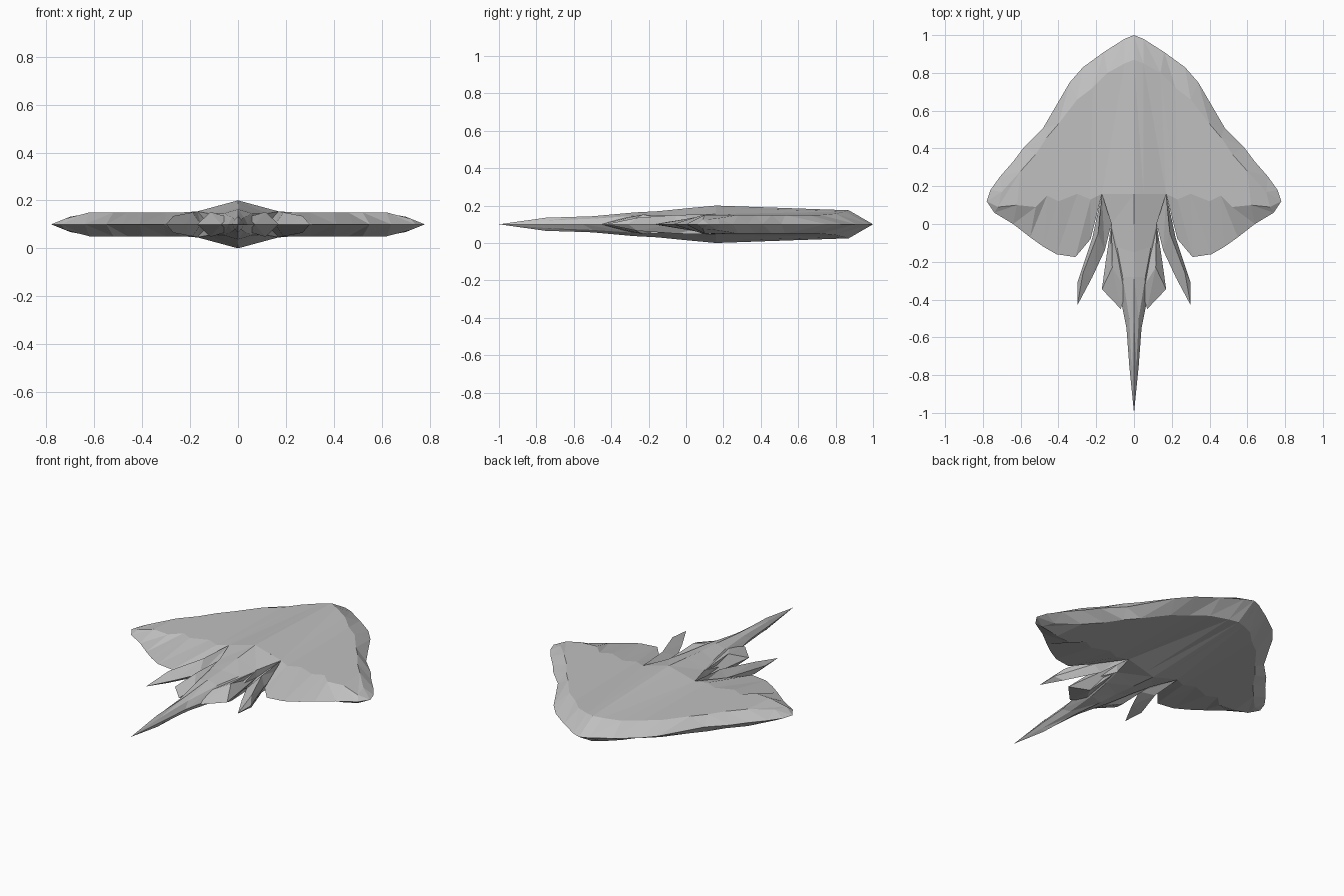
import bpy
import bmesh

default_cube = bpy.data.objects.get("Cube")
if default_cube:
    bpy.data.objects.remove(default_cube, do_unlink=True)

MID_HEIGHT = 0.1
TIP = (.78, .12)

# One plain grey for the whole hull
hull_grey = bpy.data.materials.new("hull_grey")
hull_grey.use_nodes = True
grey = (.53, .53, .53, 1)
hull_grey.diffuse_color = grey
hull_grey.node_tree.nodes["Principled BSDF"].inputs["Base Color"].default_value = grey


def flat_rail(points, height=lambda x: 0.0):
    """Raise plan points to a height that depends on the distance from the middle."""
    return [(x, y, height(x)) for x, y in points]


def add_facet(mesh, corners):
    """Add a triangle facing upward, skipping collapsed ones."""
    if len({vert.index for vert in corners}) < len(corners):
        return
    face = mesh.faces.new(corners)
    face.normal_update()
    if face.normal.z < 0:
        face.normal_flip()


def build_part(name, strips):
    """Join neighbouring rails with facets, then mirror sideways and downward."""
    mesh = bmesh.new()
    shared = {}

    def vertex(point):
        if point not in shared:
            shared[point] = mesh.verts.new(point)
            mesh.verts.index_update()
        return shared[point]

    for outer_rail, inner_rail in strips:
        outer = [vertex(p) for p in outer_rail]
        inner = [vertex(p) for p in inner_rail]
        for i in range(len(outer) - 1):
            following = i + 1
            add_facet(mesh, (outer[i], outer[following], inner[following]))
            add_facet(mesh, (outer[i], inner[following], inner[i]))

    data = bpy.data.meshes.new(name)
    mesh.to_mesh(data)
    mesh.free()
    data.materials.append(hull_grey)
    part = bpy.data.objects.new(name, data)
    part.location.z = MID_HEIGHT
    bpy.context.collection.objects.link(part)
    mirror = part.modifiers.new("mirror_halves", "MIRROR")
    mirror.use_axis = (True, False, True)
    mirror.merge_threshold = 0.0005
    return part


def wing_height(centre, slope):
    """Falls from the spine to an even plateau, then thins out to the tip."""
    def height(x):
        plateau = max(centre - slope * x, .05)
        return max(0.0, min(plateau, (TIP[0] - x) * .4))
    return height


# Broad wing: bevelled leading rim, gently domed deck, thin trailing flaps
leading_edge = flat_rail([
    (0, 1), (.05, .98), (.16, .91), (.27, .83), (.34, .75), (.48, .51),
    (.58, .41), (.64, .33), (.71, .25), (.76, .18), TIP])
leading_crest = flat_rail([
    (0, .87), (.05, .85), (.14, .8), (.22, .72), (.3, .66), (.4, .53),
    (.46, .46), (.52, .37), (.6, .28), (.7, .17), TIP],
    wing_height(.075, .13))
trailing_crest = flat_rail([
    (0, .16), (.05, .16), (.17, .16), (.23, .13), (.3, .16), (.4, .12),
    (.46, .15), (.52, .09), (.62, .1), (.72, .09), TIP],
    wing_height(.1, .27))
trailing_edge = flat_rail([
    (.17, .16), (.23, -.08), (.31, -.175), (.41, -.16), (.48, -.12),
    (.55, -.07), (.64, 0), (.74, .06), TIP])
build_part("wing", [
    (leading_edge, leading_crest),
    (leading_crest, trailing_crest),
    (trailing_crest[2:], trailing_edge)])

# Tail boom tapering from the spine to a needle point
tail_end = (0, -1, 0)
spine = [(0, .16, .1), (0, 0, .085), (0, -.15, .07), (0, -.28, .063),
         (0, -.5, .043), (0, -.75, .035), tail_end]
shoulder = [(.17, .16, .054), (.12, 0, .045), (.09, -.12, .045),
            (.06, -.28, .045), (.025, -.5, .03), (.013, -.75, .02), tail_end]
boom_edge = flat_rail([
    (.17, .16), (.12, 0), (.13, -.2), (.07, -.4), (.04, -.55), (.025, -.75)])
build_part("tail_boom", [
    (spine, shoulder), (shoulder, boom_edge + [tail_end])])

# Swept blade fins between wing and tail
blade_tip = (.3, -.43, 0)
blade_outer = flat_rail([(.17, .16), (.22, -.07), (.3, -.31)])
blade_crest = [(.17, .16, .054), (.19, -.05, .05), (.27, -.26, .035)]
blade_inner = flat_rail([(.12, 0), (.155, -.14), (.22, -.28)])
build_part("blade_fins", [
    (blade_outer + [blade_tip], blade_crest + [blade_tip]),
    (blade_crest + [blade_tip], blade_inner + [blade_tip])])

# Short barbs on the sides of the tail
barb_tip = (.17, -.345, 0)
barb_outer = flat_rail([(.12, 0), (.15, -.2)])
barb_crest = [(.12, 0, .04), (.115, -.23, .052)]
barb_inner = [(.05, -.1, .04), (.04, -.35, .03), (.07, -.45, 0)]
build_part("tail_barbs", [
    (barb_outer + [barb_tip], barb_crest + [barb_tip]),
    (barb_crest + [barb_tip], barb_inner)])
